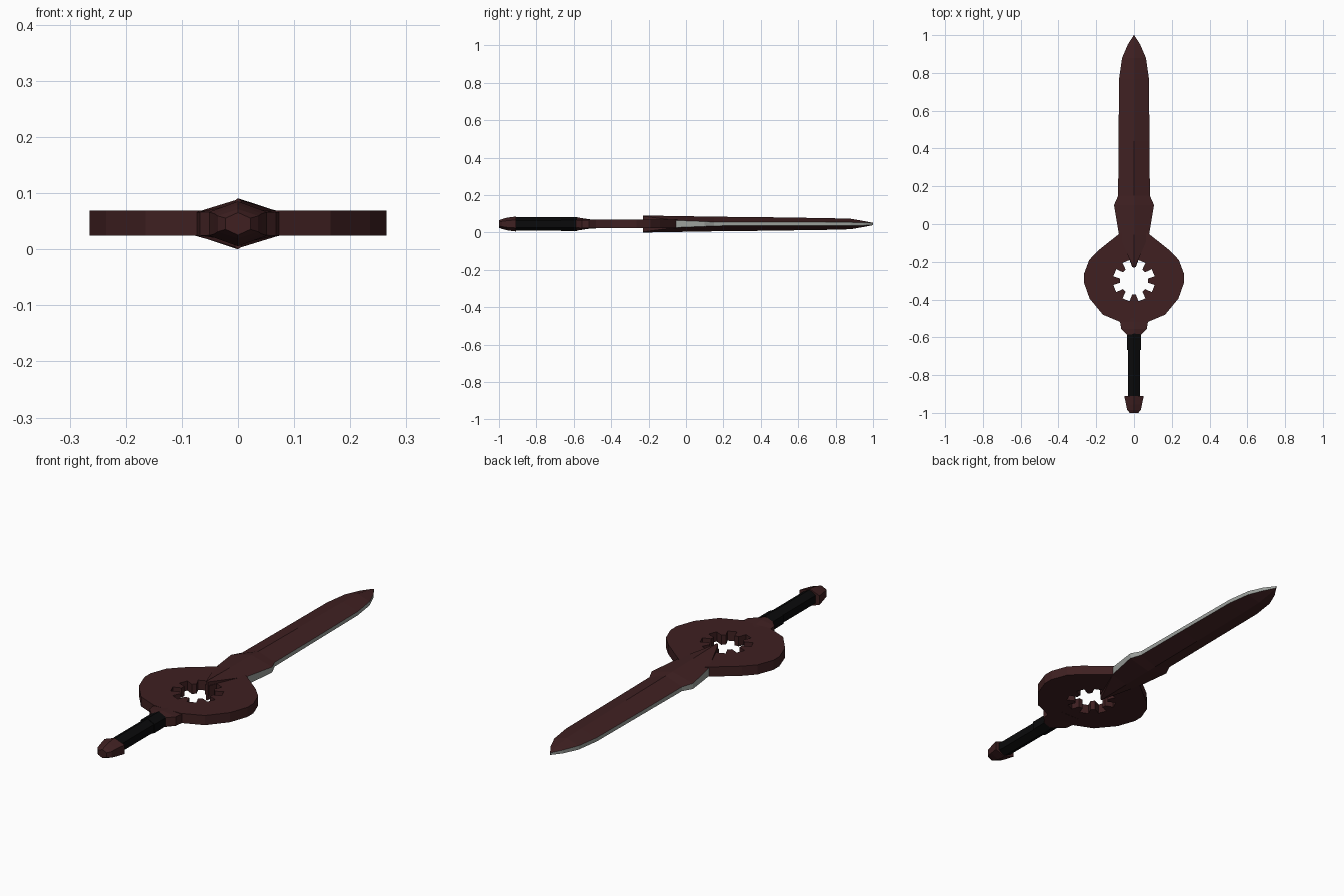
import bpy, bmesh, math

if "Cube" in bpy.data.objects:
    bpy.data.objects.remove(bpy.data.objects["Cube"])

ZC = 0.0455          # mid plane of the sword
RING_Y = -0.30       # centre of the ring


def material(name, rgb):
    m = bpy.data.materials.new(name)
    m.diffuse_color = (*rgb, 1)
    m.use_nodes = True
    m.node_tree.nodes["Principled BSDF"].inputs["Base Color"].default_value = m.diffuse_color
    return m


BROWN = material("dark red brown", (0.05, 0.0145, 0.0155))
BLACK = material("black wrap", (0.003, 0.003, 0.0033))
STEEL = material("edge grey", (0.33, 0.35, 0.33))


def loft(name, stations, mats):
    """Six-sided sections along y: (y, half width, ridge height, side half height)."""
    bm = bmesh.new()
    rings = []
    for y, w, h, e in stations:
        pts = [(0, h), (w, e), (w, -e), (0, -h), (-w, -e), (-w, e)]
        rings.append([bm.verts.new((x, y, ZC + z)) for x, z in pts])
    for a, b in zip(rings, rings[1:]):
        for i in range(6):
            j = (i + 1) % 6
            f = bm.faces.new((a[i], a[j], b[j], b[i]))
            # side faces of the blade in front of the ring are bare steel
            if len(mats) > 1 and i in (1, 4) and min(v.co.y for v in f.verts) > -0.1:
                f.material_index = 1
    bm.faces.new(rings[0])
    bm.faces.new(rings[-1])
    bmesh.ops.recalc_face_normals(bm, faces=bm.faces)
    me = bpy.data.meshes.new(name)
    bm.to_mesh(me)
    bm.free()
    for m in mats:
        me.materials.append(m)
    ob = bpy.data.objects.new(name, me)
    bpy.context.collection.objects.link(ob)
    return ob


# Blade with ridge, flared shoulders and a wedge running onto the ring
loft("blade", [
    (-0.23, 0.005, 0.0455, 0.042),
    (-0.055, 0.080, 0.0425, 0.019),
    (0.10, 0.106, 0.040, 0.013),
    (0.15, 0.084, 0.039, 0.010),
    (0.44, 0.082, 0.036, 0.009),
    (0.77, 0.079, 0.031, 0.009),
    (0.88, 0.063, 0.028, 0.009),
    (0.95, 0.033, 0.016, 0.008),
    (1.00, 0.001, 0.006, 0.005),
], [BROWN, STEEL])

# Guard between ring and grip
loft("guard", [
    (-0.46, 0.072, 0.022, 0.021),
    (-0.515, 0.074, 0.025, 0.021),
    (-0.555, 0.068, 0.031, 0.021),
    (-0.587, 0.037, 0.036, 0.020),
], [BROWN])

# Wrapped grip and its collar
loft("grip", [(-0.92, 0.032, 0.036, 0.018), (-0.58, 0.032, 0.036, 0.018)], [BLACK])
loft("grip_collar", [(-0.667, 0.037, 0.038, 0.020), (-0.582, 0.037, 0.038, 0.020)], [BLACK])

# Pommel
loft("pommel", [
    (-1.00, 0.022, 0.020, 0.010),
    (-0.985, 0.036, 0.026, 0.014),
    (-0.955, 0.042, 0.034, 0.018),
    (-0.91, 0.052, 0.040, 0.021),
], [BROWN])

# Ring plate: faceted outline with a toothed hole
half = [(0.07, -0.045), (0.19, -0.14), (0.237, -0.19), (0.265, -0.265),
        (0.265, -0.31), (0.235, -0.395), (0.165, -0.48), (0.07, -0.52)]
outline = half + [(-x, y) for x, y in reversed(half)]
hole = []
for k in range(8):
    a = k * math.pi / 4
    for off, r in ((-8, 0.074), (8, 0.074), (12, 0.112), (33, 0.112)):
        t = a + math.radians(off)
        hole.append((r * math.cos(t), RING_Y + r * math.sin(t)))

cu = bpy.data.curves.new("ring_profile", 'CURVE')
cu.dimensions = '2D'
cu.fill_mode = 'BOTH'
cu.extrude = 0.0225
for loop in (outline, hole):
    sp = cu.splines.new('POLY')
    sp.points.add(len(loop) - 1)
    for p, (x, y) in zip(sp.points, loop):
        p.co = (x, y, 0, 1)
    sp.use_cyclic_u = True
tmp = bpy.data.objects.new("ring_profile", cu)
bpy.context.collection.objects.link(tmp)
bpy.context.view_layer.update()
me = bpy.data.meshes.new_from_object(tmp.evaluated_get(bpy.context.evaluated_depsgraph_get()))
bpy.data.objects.remove(tmp)
bm = bmesh.new()
bm.from_mesh(me)
bmesh.ops.remove_doubles(bm, verts=bm.verts, dist=1e-5)
bmesh.ops.recalc_face_normals(bm, faces=bm.faces)
for f in bm.faces:
    f.smooth = False
bm.to_mesh(me)
bm.free()
me.materials.clear()
me.materials.append(BROWN)
ring = bpy.data.objects.new("ring", me)
ring.location.z = 0.047
bpy.context.collection.objects.link(ring)
